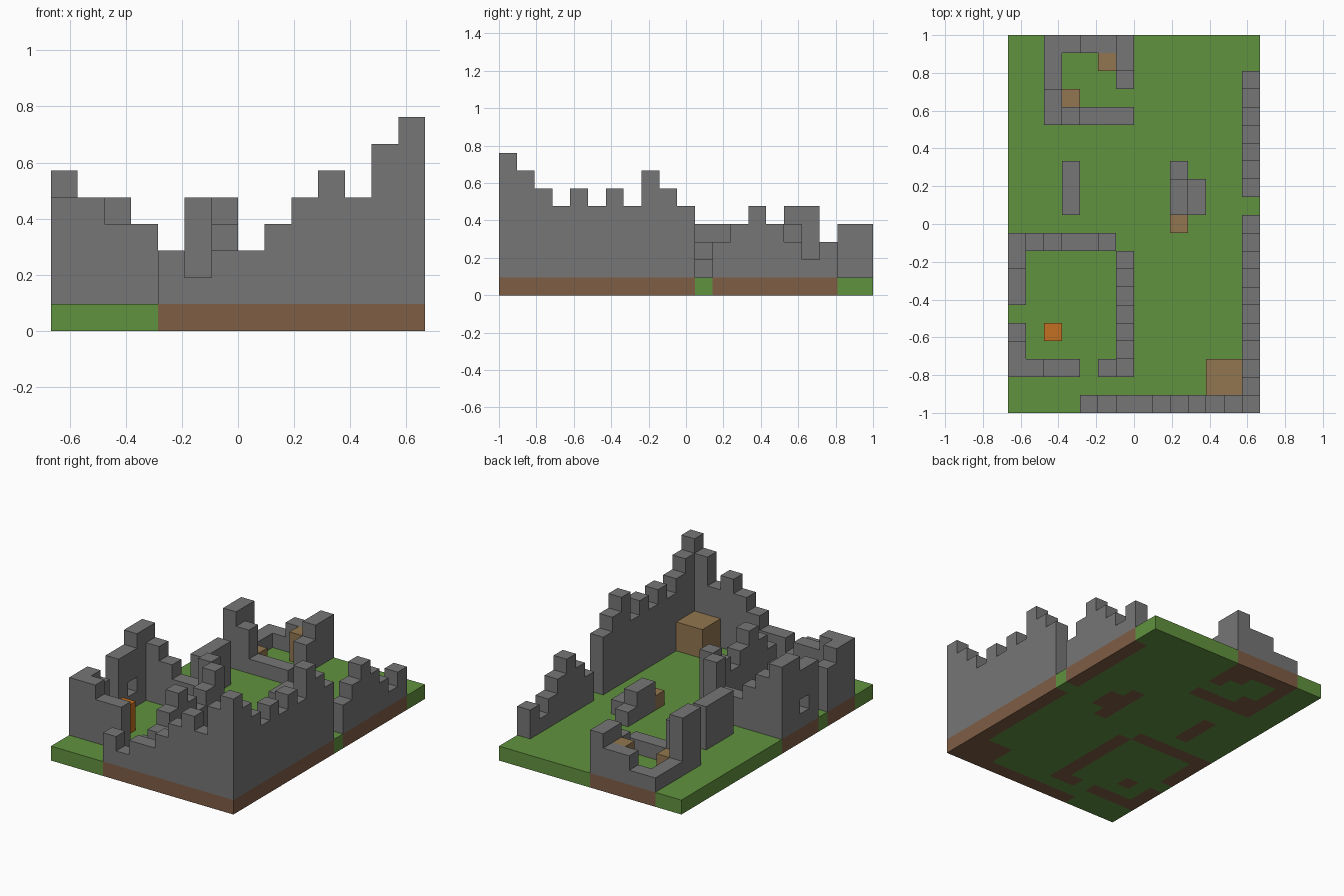
import bpy
import bmesh
from mathutils import Vector

if "Cube" in bpy.data.objects:
    bpy.data.objects.remove(bpy.data.objects["Cube"], do_unlink=True)

NX, NY = 14, 21
UNIT = 2 / NY


def material(name, rgb):
    mat = bpy.data.materials.new(name)
    mat.use_nodes = True
    color = (*rgb, 1)
    mat.diffuse_color = color
    mat.node_tree.nodes["Principled BSDF"].inputs["Base Color"].default_value = color
    return mat


stone = material("grey stone", (0.18, 0.18, 0.18))
grass = material("green grass", (0.12, 0.29, 0.05))
dirt = material("brown dirt", (0.21, 0.11, 0.06))
wood = material("tan wood", (0.29, 0.18, 0.08))
ember = material("orange glow", (0.55, 0.16, 0.015))

parts = {}  # part name -> (material, set of cells)


def run(name, mat, start, step, heights):
    """Stack a row of block columns; each digit is the top level of one column."""
    cells = parts.setdefault(name, (mat, set()))[1]
    x, y = start
    for digit in heights:
        cells.update((x, y, z) for z in range(1, int(digit)))
        x, y = x + step[0], y + step[1]


EAST, NORTH = (1, 0), (0, 1)

# Outer castle walls
run("front_wall", stone, (4, 0), EAST, "3233456578")
run("right_wall", stone, (13, 1), NORTH, "7656565765")
run("right_wall_rear", stone, (13, 12), NORTH, "3454323")

# Ruined house by the left edge
run("house_left_wall", stone, (0, 2), NORTH, "554")
run("house_left_wall_rear", stone, (0, 6), NORTH, "5566")
run("house_front_wall", stone, (1, 2), EAST, "544")
run("house_door_side", stone, (5, 2), EAST, "23")
run("house_right_wall", stone, (6, 3), NORTH, "454345")
run("house_back_wall", stone, (1, 9), EAST, "54335")
parts["house_left_wall_rear"][1].discard((0, 7, 2))  # window opening

# Rear ruin
run("ruin_left_wall", stone, (2, 16), NORTH, "5522")
run("ruin_back_wall", stone, (2, 20), EAST, "22334")
run("ruin_right_wall", stone, (6, 18), NORTH, "34")
run("ruin_front_wall", stone, (3, 16), EAST, "4222")

# Loose wall pieces in the yard
run("yard_slab", stone, (3, 11), NORTH, "444")
run("yard_rubble", stone, (9, 11), NORTH, "332")
run("yard_rubble", stone, (10, 11), NORTH, "22")

# Crates and fire
run("large_crate", wood, (11, 1), EAST, "33")
run("large_crate", wood, (11, 2), EAST, "33")
run("yard_crate", wood, (9, 10), EAST, "2")
run("ruin_crate_low", wood, (3, 17), EAST, "2")
run("ruin_crate_tall", wood, (5, 19), EAST, "3")
run("house_fire", ember, (2, 4), EAST, "3")

# Ground slab, with dirt under everything that stands on it
built = set().union(*(cells for _, cells in parts.values()))
footprint = {(x, y) for x, y, z in built}
ground = {(x, y, 0) for x in range(NX) for y in range(NY)}
occupied = built | ground


def build(name, mats, cells, rule):
    """Make one mesh from the exposed sides of the cells."""
    bm = bmesh.new()
    corners = {}

    def vert(p):
        key = tuple(round(c) for c in p)
        if key not in corners:
            corners[key] = bm.verts.new(((key[0] - NX / 2) * UNIT,
                                         (key[1] - NY / 2) * UNIT,
                                         key[2] * UNIT))
        return corners[key]

    for cell in sorted(cells):
        center = Vector(cell) + Vector((0.5, 0.5, 0.5))
        for axis in range(3):
            for sign in (-1, 1):
                n = Vector((0, 0, 0))
                n[axis] = sign
                if tuple(int(a + b) for a, b in zip(cell, n)) in occupied:
                    continue
                u = Vector((0, 0, 0))
                u[(axis + 1) % 3] = 1
                v = n.cross(u)
                face = bm.faces.new([vert(center + (n + a * u + b * v) / 2)
                                     for a, b in ((-1, -1), (1, -1), (1, 1), (-1, 1))])
                face.material_index = rule(cell)
    mesh = bpy.data.meshes.new(name)
    bm.to_mesh(mesh)
    bm.free()
    for mat in mats:
        mesh.materials.append(mat)
    bpy.context.collection.objects.link(bpy.data.objects.new(name, mesh))


build("ground", (grass, dirt), ground, lambda c: int(c[:2] in footprint))
for part_name, (part_mat, part_cells) in parts.items():
    build(part_name, (part_mat,), part_cells, lambda c: 0)
